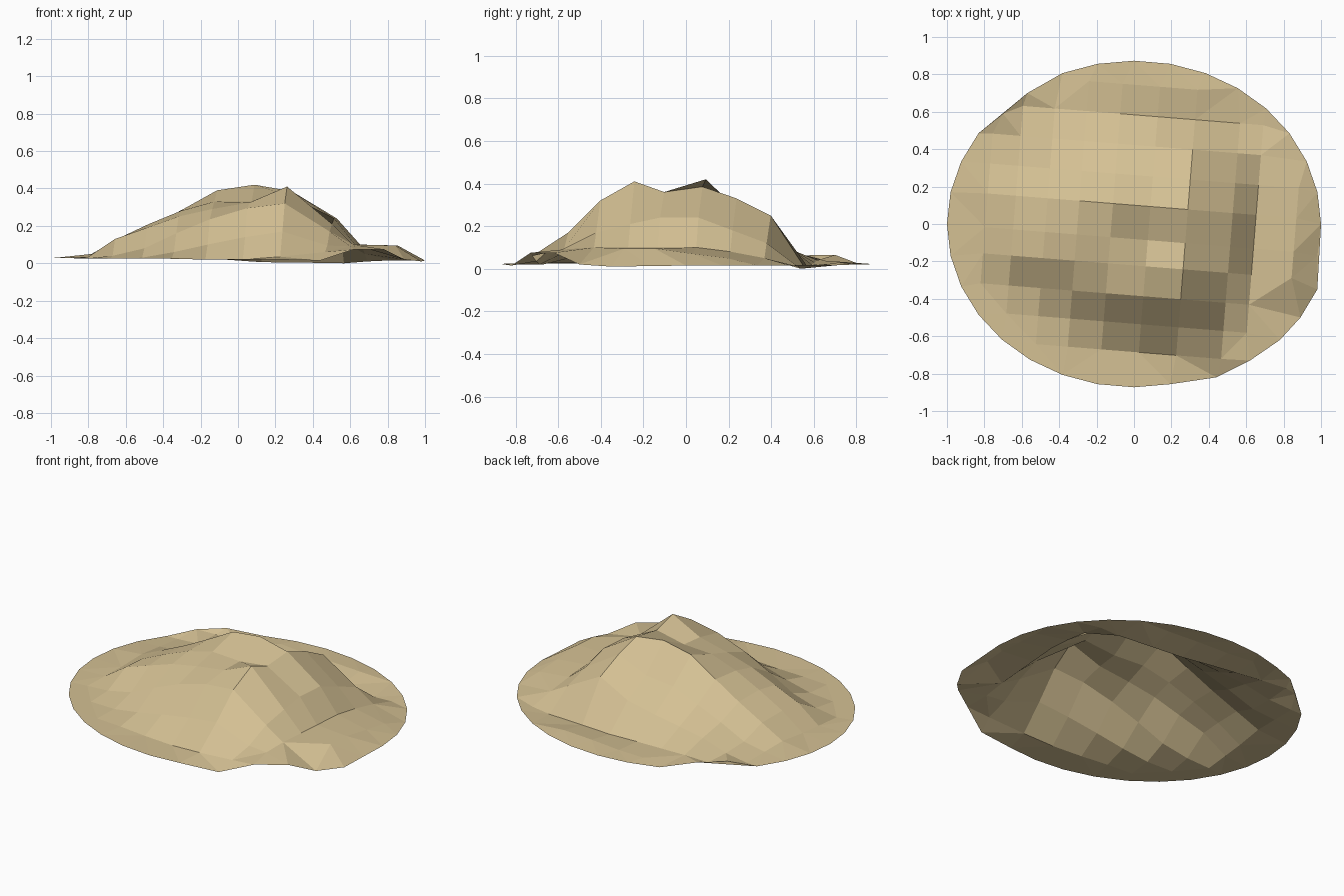
import bpy, bmesh, math
from mathutils import Vector
from mathutils.geometry import delaunay_2d_cdt

if "Cube" in bpy.data.objects:
    bpy.data.objects.remove(bpy.data.objects["Cube"])

RX, RY, SKEW = 1.0, 0.873, 0.08      # oval footprint and slight turn of the facet grid

# Cross-section profiles of the hill, from back to front, sampled at the columns
columns = (-.79, -.64, -.47, -.30, -.12, .08, .28, .52, .645, .86)
profiles = {
    .74: (.03, .04, .05, .03, .025, .03, .03, .025, .02, .02),
    .58: (.03, .045, .04, .03, .02, .006, .004, .00, .01, .02),
    .42: (.03, .045, .09, .11, .13, .16, .25, .12, .05, .03),
    .26: (.04, .06, .13, .19, .25, .26, .33, .18, .08, .05),
    .10: (.05, .12, .20, .29, .39, .42, .385, .24, .10, .07),
    -.08: (.035, .13, .21, .28, .33, .33, .36, .24, .10, .095),
    -.22: (.03, .13, .19, .25, .29, .325, .41, .21, .10, .095),
    -.38: (.025, .04, .08, .16, .235, .295, .32, .17, .10, .09),
    -.53: (.025, .025, .03, .06, .10, .14, .17, .095, .09, .08),
    -.68: (.025, .025, .025, .025, .02, .02, .035, .06, .08, .05),
}

# Rim stretches that break from the flat oval: lifted lips at front right and back left
rim_breaks = {26: (.44, -.82, .015), 27: (.62, -.73, .075), 28: (.78, -.62, .075),
              29: (.89, -.50, .02), 30: (.98, -.35, .01),
              11: (-.57, .70, .065), 12: (-.70, .59, .065)}

points, heights = [], []


def add_point(x, y, z):
    points.append(Vector((x, y)))
    heights.append(z)
    return len(points) - 1


# Flat rim around the foot
for i in range(32):
    a = math.tau * i / 32
    x, y = RX * math.cos(a), RY * math.sin(a)
    add_point(*rim_breaks.get(i, (x, y, .022 - .007 * x)))

# Hill grid inside the rim
grid = {}
for r, (v, profile) in enumerate(profiles.items()):
    for c, (u, z) in enumerate(zip(columns, profile)):
        x, y = u + SKEW * v, v - SKEW * u
        if (x / RX) ** 2 + (y / RY) ** 2 < .93:
            grid[r, c] = add_point(x, y, z)

# Grid facets: one quad wherever all four corners exist
quads = []
for r, c in grid:
    corners = [(r, c), (r + 1, c), (r + 1, c + 1), (r, c + 1)]
    if all(k in grid for k in corners):
        quads.append([grid[k] for k in corners])
edges = list({tuple(sorted((q[i], q[i - 1]))) for q in quads for i in range(4)})

# Foot strip: triangles between the grid and the rim
_, _, tris, _, _, _ = delaunay_2d_cdt(points, edges, [], 0, 1e-6)
quad_sets = [set(q) for q in quads]
strip = [t for t in tris if not any(set(t) <= q for q in quad_sets)]

bm = bmesh.new()
bv = [bm.verts.new((p.x, p.y, z)) for p, z in zip(points, heights)]
for f in quads + strip:
    face = bm.faces.new([bv[i] for i in f])
    face.normal_update()
    if face.normal.z < 0:
        face.normal_flip()

mesh = bpy.data.meshes.new("sand_hill")
bm.to_mesh(mesh)
bm.free()
sand = bpy.data.materials.new("sand")
sand.diffuse_color = (.66, .53, .295, 1)
sand.use_nodes = True
sand.node_tree.nodes["Principled BSDF"].inputs["Base Color"].default_value = sand.diffuse_color
mesh.materials.append(sand)
bpy.context.collection.objects.link(bpy.data.objects.new("sand_hill", mesh))
